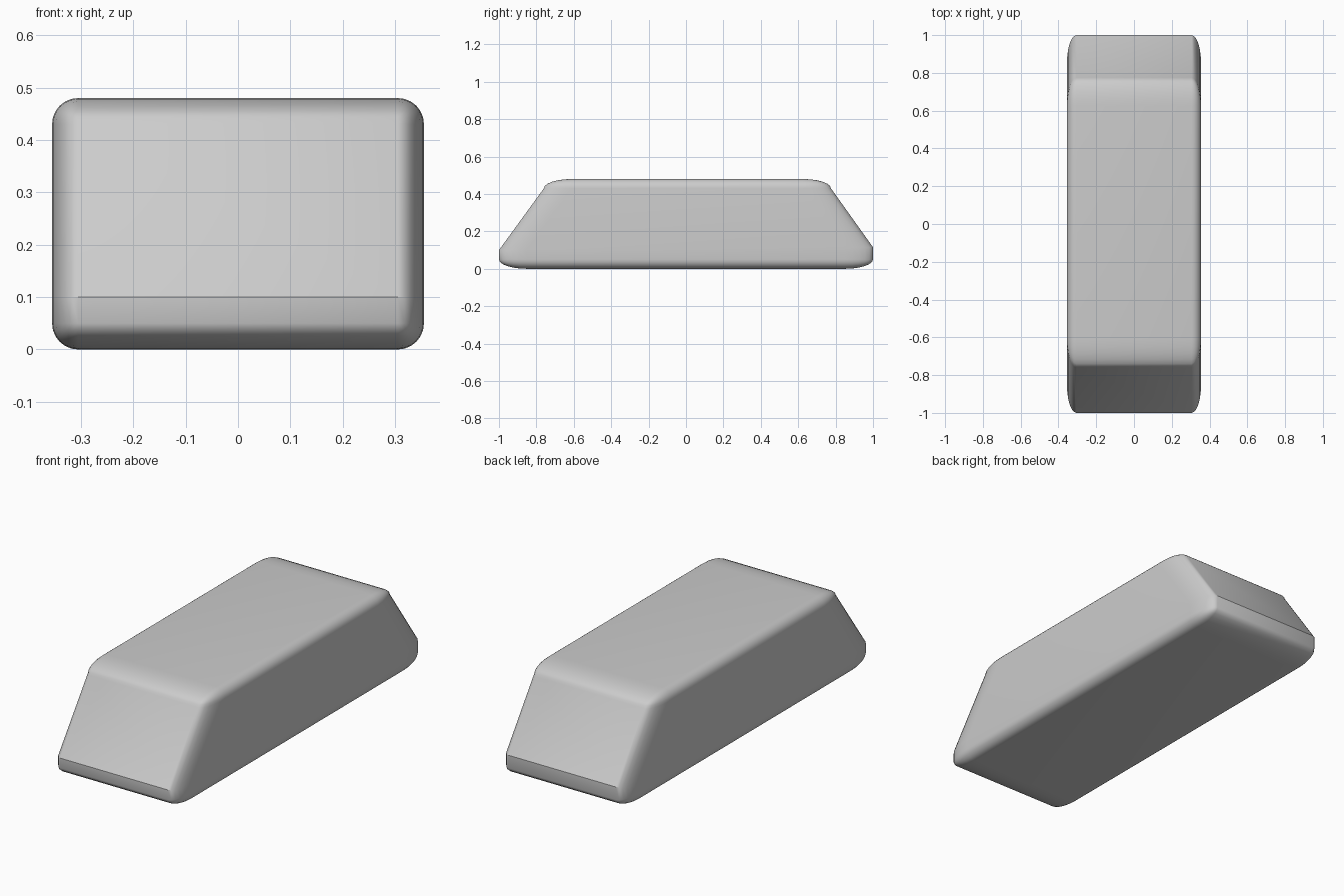
import bpy, bmesh, math

if "Cube" in bpy.data.objects:
    bpy.data.objects.remove(bpy.data.objects["Cube"])

HALF_X, HALF_Y, HEIGHT = 0.355, 1.0, 0.48
STRETCH = 3.0            # rounding is stretched along the length
RADIUS = 0.05

# Rounded block, bevelled before being stretched lengthwise
bm = bmesh.new()
bmesh.ops.create_cube(bm, size=1)
for v in bm.verts:
    v.co.x *= HALF_X * 2
    v.co.y *= HALF_Y * 2 / STRETCH
    v.co.z = (v.co.z + 0.5) * HEIGHT
bmesh.ops.bevel(bm, geom=bm.edges[:], offset=RADIUS, segments=6,
                profile=0.5, affect='EDGES')
for v in bm.verts:
    v.co.y *= STRETCH

# Crease loop above the short upright ends (slightly higher at the back)
bmesh.ops.bisect_plane(bm, geom=bm.verts[:] + bm.edges[:] + bm.faces[:],
                       plane_co=(0, -1, 0.10), plane_no=(0, -0.0075, 1))

# Draw the top inwards to slope both ends
for v in bm.verts:
    if v.co.z > 0.3:
        v.co.y += 0.24 if v.co.y < 0 else -0.225

bmesh.ops.recalc_face_normals(bm, faces=bm.faces[:])
mesh = bpy.data.meshes.new("sloped_block")
bm.to_mesh(mesh)
bm.free()
block = bpy.data.objects.new("sloped_block", mesh)
bpy.context.collection.objects.link(block)

# Smooth shading with the crease kept sharp
bpy.context.view_layer.objects.active = block
block.select_set(True)
bpy.ops.object.shade_smooth_by_angle(angle=math.radians(30))
